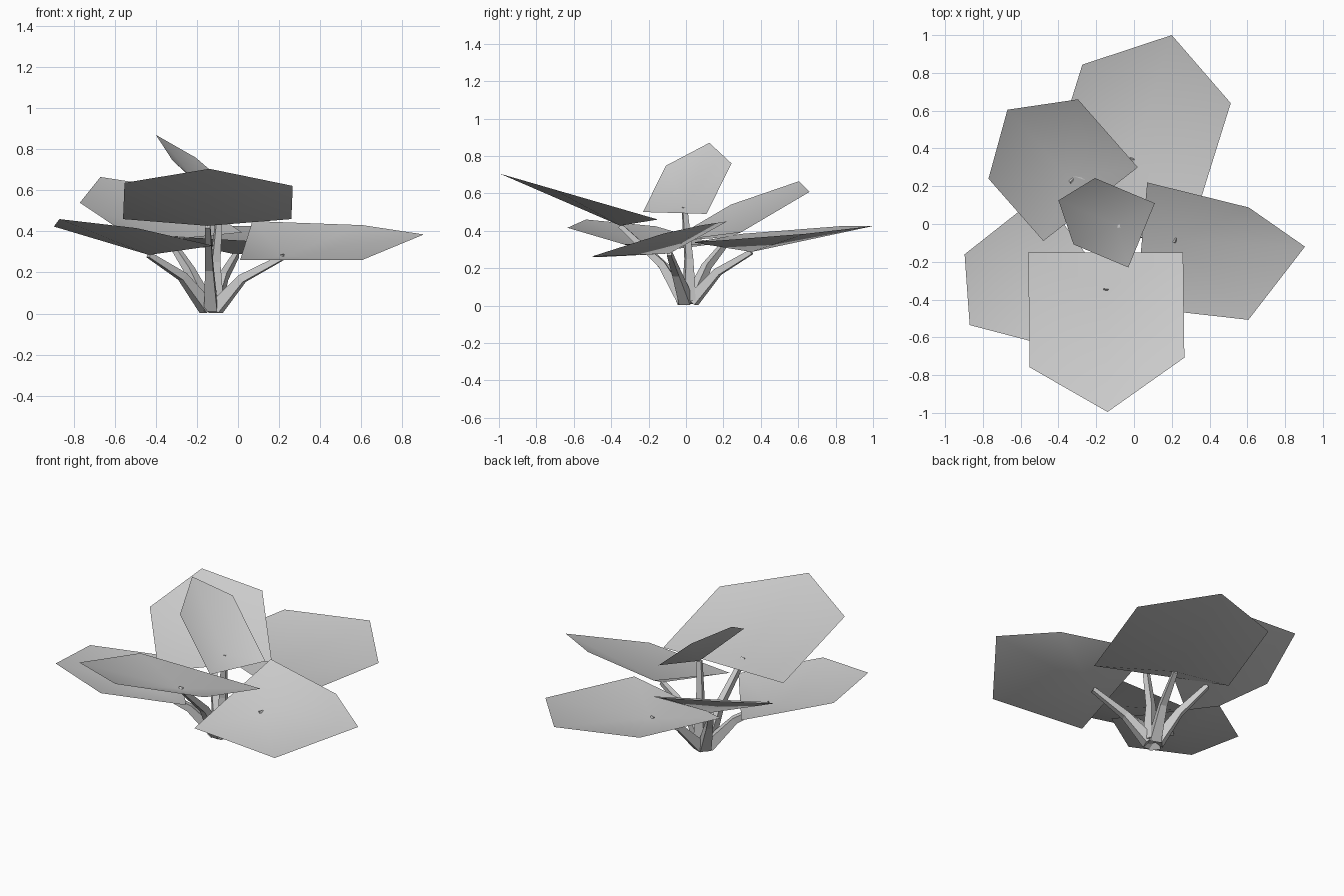
import bpy
import bmesh
from math import cos, sin, tau
from mathutils import Vector

if "Cube" in bpy.data.objects:
    bpy.data.objects.remove(bpy.data.objects["Cube"])

STEM_SIDES = 4
ROOT = Vector((-0.13, 0.01, 0.025))

# Single plain colour
grey = bpy.data.materials.new("plain grey")
grey.use_nodes = True
colour = (0.6, 0.6, 0.6, 1)
grey.diffuse_color = colour
grey.node_tree.nodes["Principled BSDF"].inputs["Base Color"].default_value = colour


def finish(name, bm, smooth):
    """Turn a bmesh into a named, coloured object."""
    mesh = bpy.data.meshes.new(name)
    bm.to_mesh(mesh)
    bm.free()
    mesh.materials.append(grey)
    for face in mesh.polygons:
        face.use_smooth = smooth
    obj = bpy.data.objects.new(name, mesh)
    bpy.context.collection.objects.link(obj)
    return obj


def make_leaf(name, base, axis, right, narrow=1.0, shift=(0, 0, 0)):
    """Five-cornered sheet, dished at the stem joint; returns the joint."""
    shift = Vector(shift)
    normal = right.cross(axis).normalized()
    joint = base + axis * 0.21 - normal * axis.length * 0.1
    corners = [
        base + right,
        base + axis * 0.72 + right * narrow + shift,
        base + axis,
        base + axis * 0.66 - right * narrow + shift,
        base - right,
    ]
    bm = bmesh.new()
    middle = bm.verts.new(joint)
    rim = [bm.verts.new(c) for c in corners]
    for i, vert in enumerate(rim):
        bm.faces.new((middle, vert, rim[(i + 1) % len(rim)]))
    finish(name, bm, True)
    return joint


def make_stem(name, bend, joint):
    """Tapered bar from the root through one bend to the leaf joint."""
    outward = Vector((bend.x - ROOT.x, bend.y - ROOT.y, 0))
    start = ROOT + outward.normalized() * 0.025
    path = [start, bend, joint]
    bm = bmesh.new()
    rings = []
    for i, (point, radius) in enumerate(zip(path, (0.045, 0.028, 0.018))):
        tangent = (path[min(i + 1, 2)] - path[max(i - 1, 0)]).normalized()
        side = Vector((-outward.y, outward.x, 0)).normalized()
        front = tangent.cross(side).normalized()
        ring = []
        for k in range(STEM_SIDES):
            a = tau * (k + 0.5) / STEM_SIDES
            ring.append(bm.verts.new(point + (side * cos(a) + front * sin(a)) * radius))
        rings.append(ring)
    for low, high in zip(rings, rings[1:]):
        for k in range(STEM_SIDES):
            n = (k + 1) % STEM_SIDES
            bm.faces.new((low[k], low[n], high[n], high[k]))
    bm.faces.new(rings[0])
    bm.faces.new(rings[-1])
    bmesh.ops.recalc_face_normals(bm, faces=bm.faces)
    finish(name, bm, False)


# Each leaf: middle of base edge, axis to tip, half of base edge, stem bend
leaves = {
    "front": ((-0.15, -0.15, 0.46), (0.01, -0.845, 0.245), (-0.41, 0, 0), (-0.14, -0.13, 0.22)),
    "side": ((0.04, -0.11, 0.355), (0.865, -0.01, 0.03), (-0.03, -0.33, -0.095), (0.02, -0.05, 0.17)),
    "back": ((-0.06, 0.167, 0.36), (0.26, 0.833, 0.065), (0.385, -0.127, -0.023), (-0.07, 0.17, 0.18)),
    "back_corner": ((-0.23, 0.105, 0.37), (-0.44, 0.5, 0.295), (0.25, 0.195, 0.025), (-0.235, 0.11, 0.21)),
    "front_corner": ((-0.305, -0.09, 0.33), (-0.565, -0.445, 0.13), (-0.185, 0.25, 0), (-0.27, -0.09, 0.18)),
    "top": ((0.04, -0.06, 0.495), (-0.44, 0.185, 0.375), (0.07, 0.17, -0.005), (-0.11, 0.015, 0.25)),
}
# The side leaf is pinched and skewed toward its tip
skewed = {"side": {"narrow": 0.9, "shift": (-0.03, -0.093, -0.03)}}

for place, data in leaves.items():
    base, axis, right, bend = map(Vector, data)
    joint = make_leaf(place + "_leaf", base, axis, right, **skewed.get(place, {}))
    make_stem(place + "_stem", bend, joint)
